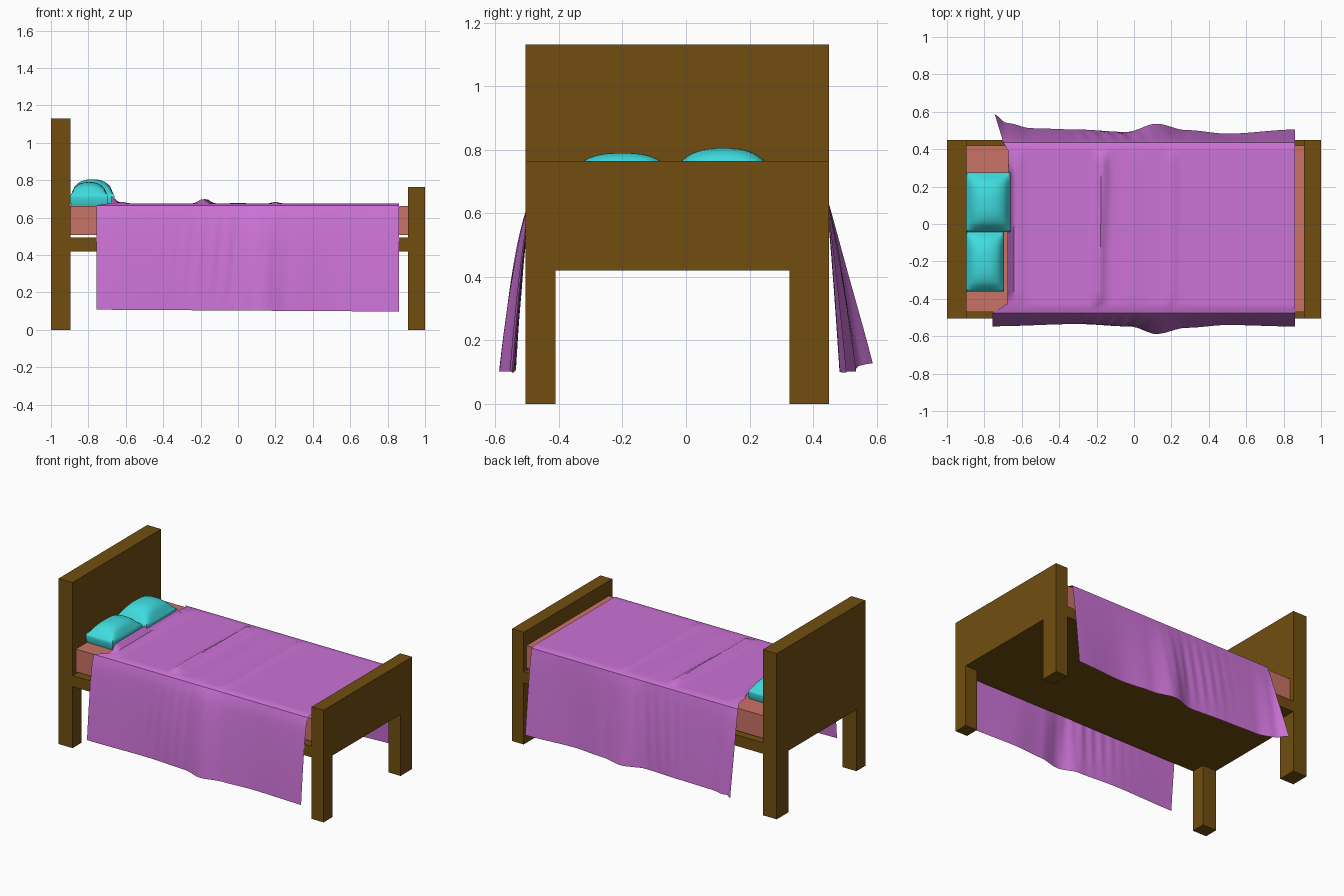
import bpy, bmesh, math

if "Cube" in bpy.data.objects:
    bpy.data.objects.remove(bpy.data.objects["Cube"])


def material(name, rgb):
    m = bpy.data.materials.new(name)
    m.diffuse_color = (*rgb, 1)
    m.use_nodes = True
    m.node_tree.nodes["Principled BSDF"].inputs["Base Color"].default_value = m.diffuse_color
    return m


WOOD = material("brown wood", (0.165, 0.076, 0.005))
SALMON = material("salmon mattress", (0.58, 0.17, 0.13))
TEAL = material("turquoise pillow", (0.05, 0.72, 0.74))
PURPLE = material("orchid blanket", (0.60, 0.17, 0.67))


def finish(bm, name, mat, smooth=None):
    me = bpy.data.meshes.new(name)
    bm.to_mesh(me)
    bm.free()
    ob = bpy.data.objects.new(name, me)
    bpy.context.collection.objects.link(ob)
    me.materials.append(mat)
    if smooth:
        bpy.ops.object.select_all(action='DESELECT')
        ob.select_set(True)
        bpy.context.view_layer.objects.active = ob
        bpy.ops.object.shade_smooth_by_angle(angle=math.radians(smooth))
    return ob


def box(name, mat, lo, hi):
    bm = bmesh.new()
    bmesh.ops.create_cube(bm, size=1)
    for v in bm.verts:
        v.co = [lo[i] + (v.co[i] + 0.5) * (hi[i] - lo[i]) for i in range(3)]
    return finish(bm, name, mat)


def board(name, x0, x1, top):
    """End board with two legs, cut as one profile and extruded along x."""
    pts = [(-.505, 0), (-.41, 0), (-.41, .42), (.325, .42),
           (.325, 0), (.45, 0), (.45, top), (-.505, top)]
    bm = bmesh.new()
    face = bm.faces.new([bm.verts.new((x0, y, z)) for y, z in pts])
    ext = bmesh.ops.extrude_face_region(bm, geom=[face])
    for v in ext['geom']:
        if isinstance(v, bmesh.types.BMVert):
            v.co.x = x1
    bmesh.ops.recalc_face_normals(bm, faces=bm.faces)
    return finish(bm, name, WOOD)


# Wooden frame and mattress
board("headboard", -1.0, -.895, 1.13)
board("footboard", .91, 1.0, .765)
box("bed_base", WOOD, (-.897, -.505, .42), (.912, .45, .495))
box("mattress", SALMON, (-.895, -.47, .508), (.91, .42, .663))


def pillow(name, x0, x1, y0, y1, top):
    """Puffy cushion: domed top over a low side wall, with a seam between."""
    n, seam, base = 14, .71, .661
    bm = bmesh.new()
    bmesh.ops.create_cube(bm, size=2)
    bmesh.ops.subdivide_edges(bm, edges=bm.edges[:], cuts=n - 1, use_grid_fill=True)
    for v in bm.verts:
        a, b, c = v.co
        f = (1 - abs(a) ** 2.4) * (1 - abs(b) ** 2.6)
        # sides bulge outwards at the seam, corners stay pointed
        pinch = 1 - .06 * c * c
        if c >= 0:
            z = seam + c * (.018 + (top - seam - .018) * f ** .6)
        else:
            z = seam + c * (seam - base)
        v.co = ((x0 + x1) / 2 + a * pinch * (x1 - x0) / 2,
                (y0 + y1) / 2 + b * pinch * (y1 - y0) / 2, z)
    return finish(bm, name, TEAL, 40)


pillow("back_pillow", -.897, -.66, -.042, .275, .805)
pillow("front_pillow", -.897, -.695, -.36, -.042, .79)


# Blanket
def lerp_table(pts, x):
    if x <= pts[0][0]:
        return pts[0][1]
    for (xa, a), (xb, b) in zip(pts, pts[1:]):
        if x <= xb:
            t = (x - xa) / (xb - xa)
            t = t * t * (3 - 2 * t)
            return a + (b - a) * t
    return pts[-1][1]


def bump(x, c, w):
    return math.exp(-((x - c) / w) ** 2)


# lower hem position in y along the length, front and back
FRONT_HEM = [(-.76, -.547), (-.3, -.535), (-.02, -.548), (.12, -.588),
             (.28, -.555), (.5, -.54), (.86, -.548)]
BACK_HEM = [(-.75, .588), (-.68, .54), (-.55, .512), (-.3, .505), (-.04, .492),
            (.12, .536), (.28, .502), (.5, .483), (.86, .505)]

DRAPE, TOP, LENGTH = 14, 24, 90


def blanket_point(v, t):
    """v = ('front'|'back', depth) for the hanging sides, ('top', y) for the top."""
    kind, d = v
    if kind == 'top':
        y = d
        edge = min((y + .475) / .05, (.437 - y) / .05, 1)
        start = -.755 + .08 * edge if y < 0 else -.70 + .03 * edge
        x = start + t * (.86 - start)
        inside = min(1, max(0, (y + .44) / .05)) * min(1, max(0, (.40 - y) / .05))
        z = .675 - .009 * (1 - min(1, edge * 1.5))
        ridge = (.024 * bump(x, -.18 + .01 * math.sin(5 * y), .03)
                 + .010 * bump(x, .2, .025) + .009 * bump(x, -.62, .03)
                 + .004 * bump(x, 0, .05))
        # bunched hem lying against the pillows
        tuck = .042 * bump(x, -.672, .018) * (1 if -.38 < y < .3 else .2)
        return x, y, z + inside * (ridge + tuck)
    front = kind == 'front'
    start = -.757 if front else -.70 - .045 * d
    x = start + t * (.86 - start)
    y0 = -.475 if front else .437
    hem = lerp_table(FRONT_HEM if front else BACK_HEM, x)
    y = y0 + (hem - y0) * d ** (.6 if front else .8)
    # soft folds gathered around the middle
    fold = .009 * math.sin(x * 42 + 2 * d) * bump(x, -.1, .22) * math.sin(math.pi * d)
    y += abs(fold) * (-1 if front else 1)
    bottom = .108 - .01 * (x + .75) / 1.6 + (0 if front else .02 * bump(x, -.75, .08))
    return x, y, .664 - (.664 - bottom) * d


rows = [('front', 1 - i / DRAPE) for i in range(DRAPE)]
rows += [('top', y) for y in (-.475, -.468, -.455, -.44)]
rows += [('top', -.425 + .81 * i / TOP) for i in range(TOP + 1)]
rows += [('top', y) for y in (.402, .417, .43, .437)]
rows += [('back', (i + 1) / DRAPE) for i in range(DRAPE)]
bm = bmesh.new()
grid = [[bm.verts.new(blanket_point(r, j / LENGTH)) for j in range(LENGTH + 1)]
        for r in rows]
for a, b in zip(grid, grid[1:]):
    for j in range(LENGTH):
        bm.faces.new((a[j], a[j + 1], b[j + 1], b[j]))
finish(bm, "blanket", PURPLE, 35)
